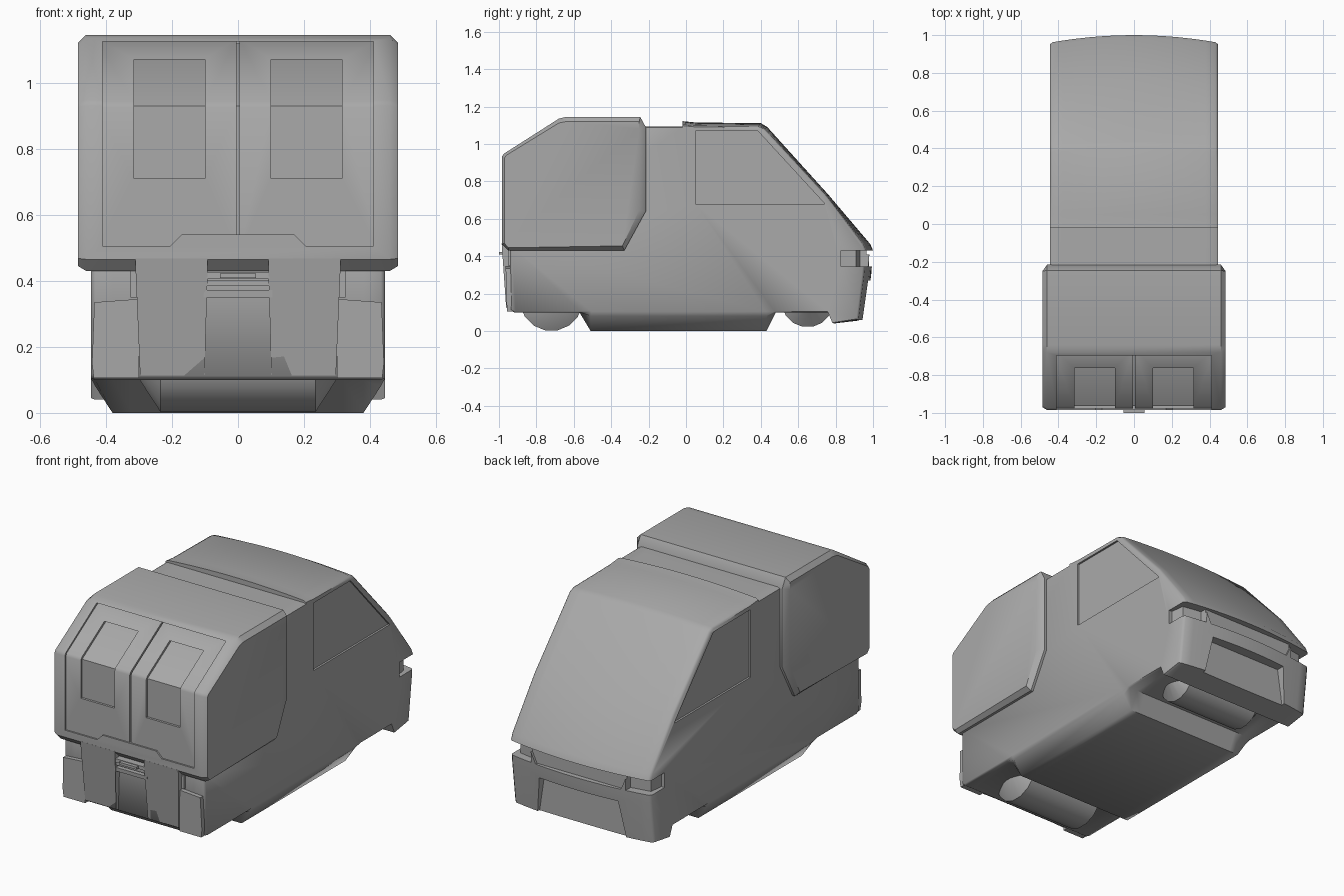
import bpy, bmesh, math

if "Cube" in bpy.data.objects:
    bpy.data.objects.remove(bpy.data.objects["Cube"])


def loft(name, rings):
    """Skin a list of equal-length rings and cap both ends."""
    bm = bmesh.new()
    vs = [[bm.verts.new(p) for p in r] for r in rings]
    n = len(rings[0])
    for a, b in zip(vs, vs[1:]):
        for i in range(n):
            j = (i + 1) % n
            bm.faces.new((a[i], a[j], b[j], b[i]))
    bm.faces.new(vs[0])
    bm.faces.new(vs[-1][::-1])
    bmesh.ops.recalc_face_normals(bm, faces=bm.faces)
    me = bpy.data.meshes.new(name)
    bm.to_mesh(me)
    bm.free()
    ob = bpy.data.objects.new(name, me)
    bpy.context.collection.objects.link(ob)
    return ob


def prism_x(name, yz, x0, x1):
    return loft(name, [[(x, y, z) for y, z in yz] for x in (x0, x1)])


def prism_y(name, xz, y0, y1, lean=0.0):
    """Extrude an x-z outline along y; lean pulls the low rear face inwards."""
    front = [(x, y0 + lean * (0.46 - z), z) for x, z in xz]
    return loft(name, [front, [(x, y1, z) for x, z in xz]])


def rect(x0, x1, z0, z1):
    return [(x0, z0), (x1, z0), (x1, z1), (x0, z1)]


def flip(pts):
    return [(-x, z) for x, z in pts]


def active(ob):
    bpy.ops.object.select_all(action='DESELECT')
    ob.select_set(True)
    bpy.context.view_layer.objects.active = ob


def cut(ob, *cutters):
    for c in cutters:
        c.hide_render = True
        m = ob.modifiers.new("cut", 'BOOLEAN')
        m.operation, m.solver, m.object = 'DIFFERENCE', 'EXACT', c
        active(ob)
        bpy.ops.object.modifier_apply(modifier=m.name)
        bpy.data.objects.remove(c)


# Main body: side profile lofted across the width with crowned nose and roof
PROFILE = [(-.94, .45), (-.94, .112), (-.92, .10), (-.57, .10), (-.51, 0), (.43, 0),
           (.48, .10), (.765, .10), (.79, .04), (.96, .06), (.99, .30), (1.0, .43),
           (.985, .465), (.76, .73), (.435, 1.09), (.40, 1.111), (.05, 1.115), (-.02, 1.122),
           (-.02, 1.093), (-.22, 1.093), (-.60, 1.09), (-.85, .90)]


def body_ring(x):
    s = (x / .445) ** 2
    k = .99 if abs(x) > .44 else 1
    ring = []
    for y, z in PROFILE:
        if z == 0:
            z = .1 * max(0, abs(x) - .38) / .065
        if y > .39 and z > .5:
            y -= .015 * s
        elif y > .8:
            y -= .04 * s
        if z > 1.1:
            z -= .018 * s
        elif z == 1.09 and y > 0:
            z -= .01 * s
        ring.append((x, y * k, .5 + (z - .5) * k))
    return ring


half = [.08, .16, .24, .32, .38, .432, .445]
body = loft("body", [body_ring(x) for x in [-h for h in reversed(half)] + [0] + half])

# Cab side windows, headlamp notches, grille slot and bumper opening
WINDOW = [(.05, .68), (.05, 1.068), (.385, 1.068), (.742, .68)]
for s in (-1, 1):
    cut(body, prism_x("window_cut", WINDOW, s * .434, s * .6))
    corner = [(s * .30, 1.2), (s * .30, .93), (s * .415, .91), (s * .425, .83), (s * .6, .83), (s * .6, 1.2)]
    cut(body, loft("lamp_cut", [[(x, y, z) for x, y in corner] for z in (.345, .43)]))
cut(body, prism_y("grille_cut", [(-.27, .345), (.27, .345), (.31, .43), (-.31, .43)], .965, 1.2),
    prism_y("opening_cut", [(-.29, 0), (.29, 0), (.25, .27), (-.25, .27)], .925, 1.2))

# Axle drums with tapered ends under the floor
for name, y, z, r in (("rear_axle_drum", -.72, .17, .17), ("front_axle_drum", .65, .16, .14)):
    loft(name, [[(x, y + r * k * math.cos(a), z + r * k * math.sin(a))
                 for a in (math.pi * (2 * i + 1) / 16 for i in range(16))]
                for x, k in ((-.30, .4), (-.235, 1), (.235, 1), (.30, .4))])

# Cargo box with chamfered flanges and softened creases
CORE = [(-.95, .43), (-.985, .465), (-.985, .93), (-.975, .947), (-.68, 1.135), (-.64, 1.145),
        (-.245, 1.145), (-.215, 1.09), (-.215, .64), (-.33, .43)]
SIDE = [(-.95, .445), (-.97, .468), (-.97, .925), (-.96, .94), (-.68, 1.112), (-.64, 1.12),
        (-.25, 1.12), (-.25, 1.08), (-.25, .645), (-.34, .455)]
box = loft("cargo_box", [[(x, y, z) for y, z in p]
                         for x, p in ((-.485, SIDE), (-.46, CORE), (.46, CORE), (.485, SIDE))])


# Doors and glass: inset copies of the box end showing through cut outlines
def inset_end(name, d, w, soft):
    low, high = (-.985 + d, .94 - d * .5 - soft), (-.985 + d + soft, .94 - d * .5 + soft * .65)
    crease = [low, high] if soft else [low]
    pts = [(-.985 + d, .48)] + crease + [(-.66, 1.145 - d * 1.2), (-.5, 1.12), (-.5, .48)]
    return prism_x(name, pts, -w, w)


doors = inset_end("cargo_doors", .009, .43, .01)
inset_end("door_windows", .022, .40, 0)
DOOR = [(.41, .505), (.205, .505), (.17, .54), (0, .54)]
outline = DOOR + flip(DOOR[:3])[::-1] + [(-.41, 1.125), (.41, 1.125)]
cut(box, prism_y("door_cut", outline, -1.2, -.6))
for s in (-1, 1):
    cut(doors, prism_y("pane_cut", rect(s * .10, s * .315, .71, 1.07), -1.2, -.6))
cut(doors, prism_y("seam_cut", rect(-.004, .004, .4, 1.2), -1.2, -.6))

# Rear legs, bumper corners and lamps, mirrored
LEG = [(.092, .468), (.31, .468), (.31, .43), (.297, .125), (.295, .108), (.103, .108), (.101, .125), (.092, .43)]
BUMPER = [(.30, .345), (.435, .335), (.442, .15), (.437, .105), (.30, .105)]
for s, side in ((1, "right"), (-1, "left")):
    o = (lambda p: p) if s == 1 else flip
    leg = prism_y(side + "_rear_leg", o(LEG), -.985, -.85, .07)
    for v in leg.data.vertices:  # chamfer the foot
        if v.co.z < .12 and v.co.y < -.9:
            v.co.y += .03
    prism_y(side + "_rear_bumper", o(BUMPER), -.968, -.88, .03)
    prism_y(side + "_rear_lamp", o(rect(.30, .325, .35, .43)), -.952, -.9)

# Vent between the legs
prism_y("vent_sill", rect(-.105, .105, .35, .372), -.98, -.9, .07)
prism_y("vent_slat", rect(-.095, .095, .385, .402), -.972, -.9)
prism_y("vent_latch", rect(-.095, .095, .405, .425), -.98, -.9)
prism_y("tow_latch", rect(-.055, .055, .408, .422), -1.0, -.97)

# One mid-grey finish; broad smoothing on the body, tighter on the box
grey = bpy.data.materials.new("mid_grey")
grey.diffuse_color = (.4, .4, .4, 1)
grey.use_nodes = True
grey.node_tree.nodes["Principled BSDF"].inputs["Base Color"].default_value = grey.diffuse_color
for ob in list(bpy.data.objects):
    ob.data.materials.clear()
    ob.data.materials.append(grey)
    active(ob)
    bpy.ops.object.shade_smooth_by_angle(angle=math.radians(60 if ob is body else 38))
